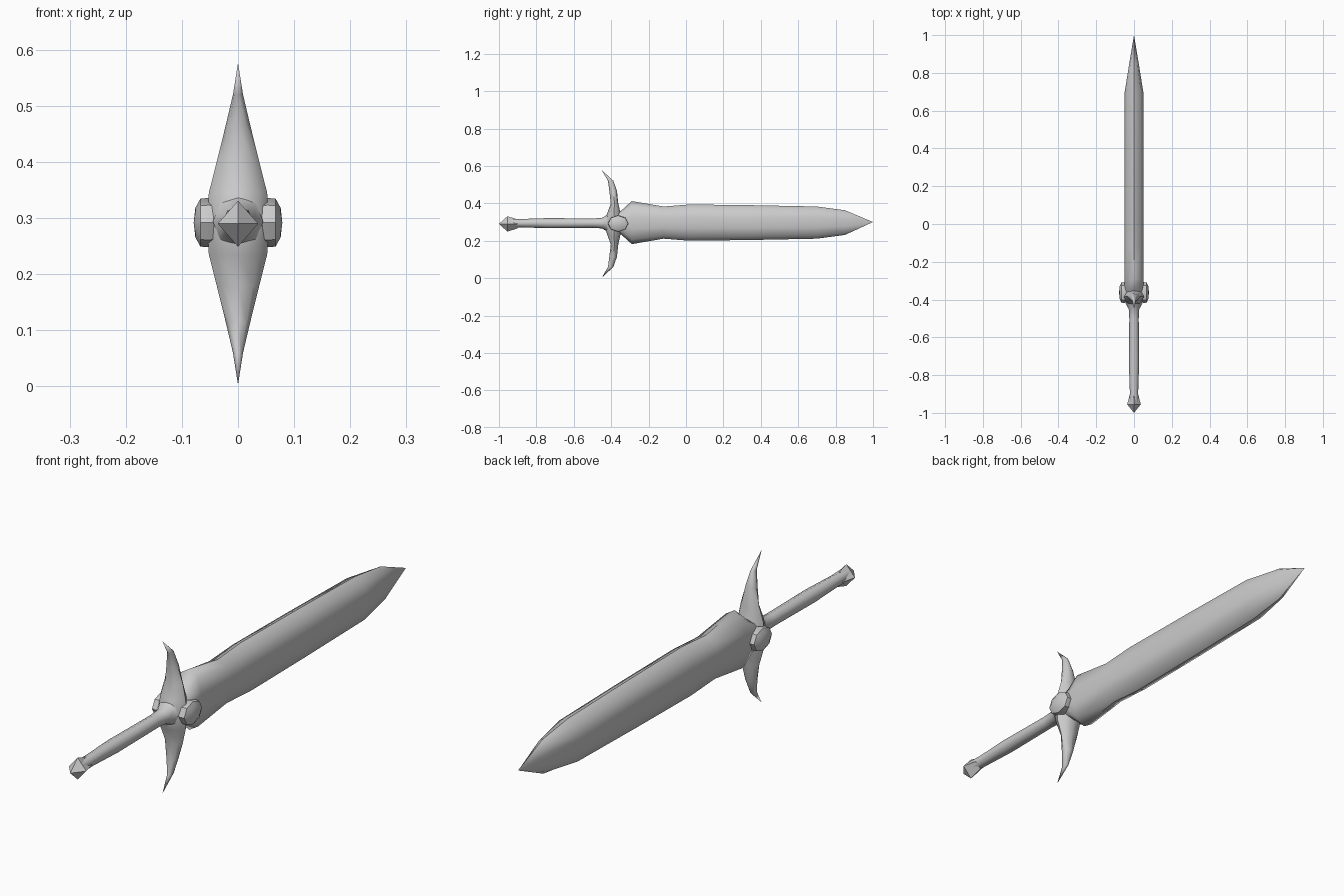
import bpy, bmesh, math
from mathutils import Vector

old = bpy.data.objects.get("Cube")
if old:
    bpy.data.objects.remove(old, do_unlink=True)

steel = bpy.data.materials.new("grey steel")
steel.use_nodes = True
colour = (0.6, 0.6, 0.6, 1)
steel.diffuse_color = colour
steel.node_tree.nodes["Principled BSDF"].inputs["Base Color"].default_value = colour

MID = 0.29  # height of the sword's long axis


def loft(name, rings, smooth_angle=None):
    """Skin a list of rings; a ring of one point closes to a tip."""
    bm = bmesh.new()
    loops = [[bm.verts.new(p) for p in ring] for ring in rings]
    for a, b in zip(loops, loops[1:]):
        n = max(len(a), len(b))
        for i in range(n):
            j = (i + 1) % n
            quad = [a[i % len(a)], a[j % len(a)], b[j % len(b)], b[i % len(b)]]
            bm.faces.new(list(dict.fromkeys(quad)))
    for end in (loops[0], loops[-1]):
        if len(end) > 2:
            bm.faces.new(end)
    bmesh.ops.recalc_face_normals(bm, faces=bm.faces)
    mesh = bpy.data.meshes.new(name)
    bm.to_mesh(mesh)
    bm.free()
    mesh.materials.append(steel)
    obj = bpy.data.objects.new(name, mesh)
    bpy.context.collection.objects.link(obj)
    if smooth_angle:
        bpy.ops.object.select_all(action='DESELECT')
        obj.select_set(True)
        bpy.context.view_layer.objects.active = obj
        bpy.ops.object.shade_smooth_by_angle(angle=math.radians(smooth_angle))
    return obj


def circle(n):
    return [(math.cos(math.tau * i / n), math.sin(math.tau * i / n)) for i in range(n)]


# Blade: thick-bodied section with bevelled edges, flared next to the guard
quarter = [(0, 1), (0.74, 0.8), (1, 0.3)]
right_half = quarter + [(x, -z) for x, z in reversed(quarter)]
section = right_half + [(-x, z) for x, z in reversed(right_half[1:-1])]
blade = [(-0.37, 0.048, 0.05), (-0.345, 0.05, 0.065), (-0.29, 0.05, 0.115),
         (-0.12, 0.05, 0.086), (0.02, 0.05, 0.097), (0.35, 0.05, 0.093),
         (0.7, 0.049, 0.086), (0.85, 0.025, 0.066)]
rings = [[(w * x, y, 0.297 + h * z) for x, z in section] for y, w, h in blade]
loft("blade", rings + [[(0, 1, 0.3)]], 50)

# Guard: two swept horns, mirrored above and below the hub
horn = [(0.23, -0.417, -0.388, 0.009), (0.175, -0.41, -0.369, 0.022),
        (0.11, -0.402, -0.362, 0.038), (0.055, -0.422, -0.35, 0.052),
        (0, -0.44, -0.33, 0.055)]
horn_rings = []
for sign in (1, -1):
    half = [[(0, -0.45, MID + sign * 0.287)]]
    for z, y0, y1, w in horn:
        half.append([(w * c, (y0 + y1) / 2 + (y1 - y0) / 2 * s, MID + sign * z)
                     for c, s in circle(8)])
    horn_rings += half if sign > 0 else half[-2::-1]
loft("guard", horn_rings, 50)

# Bosses on both faces of the guard
for side, label in ((1, "left"), (-1, "right")):
    rings = [[(side * x, -0.363 + 0.055 * r * c, 0.292 + 0.044 * r * s)
              for c, s in circle(8)]
             for x, r in ((0.03, 0.9), (0.052, 1), (0.067, 0.97), (0.076, 0.6))]
    loft(label + "_boss", rings + [[(side * 0.079, -0.363, 0.292)]], 40)

# Grip: slightly swollen rod that flares into the guard
grip = [(-0.95, 0.024), (-0.89, 0.022), (-0.74, 0.027), (-0.5, 0.025),
        (-0.45, 0.028), (-0.42, 0.045)]
loft("grip", [[(r * c, y, 0.294 + r * s) for c, s in circle(8)] for y, r in grip], 50)

# Pommel: faceted diamond
diamond = [(0.036 * c, -0.955, MID + 0.041 * s) for c, s in circle(4)]
neck = [(0.022 * c, -0.9, MID + 0.024 * s) for c, s in circle(4)]
loft("pommel", [[(0, -1, MID)], diamond, neck])
